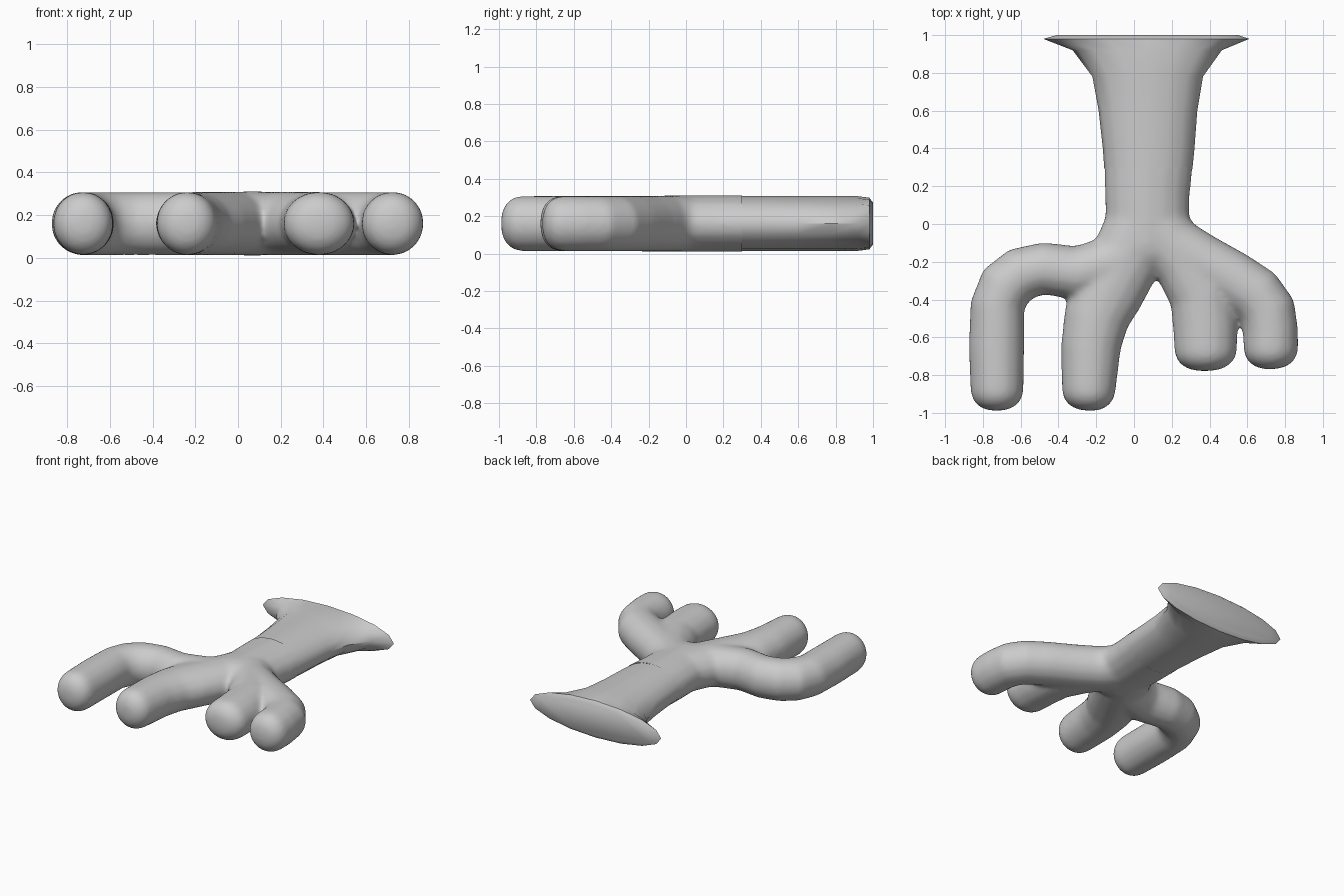
import bpy, bmesh, math
from mathutils import Vector

if "Cube" in bpy.data.objects:
    bpy.data.objects.remove(bpy.data.objects["Cube"])

ZC, N = 0.161, 16


def sweep(bm, rings):
    """Skin elliptical rings given as (centre, side direction, half width, half height)."""
    loops = []
    for c, side, w, h in rings:
        loops.append([bm.verts.new(c + side * (w * math.cos(t)) + Vector((0, 0, h * math.sin(t))))
                      for t in (2 * math.pi * i / N for i in range(N))])
    for a, b in zip(loops, loops[1:]):
        for i in range(N):
            j = (i + 1) % N
            bm.faces.new((a[i], a[j], b[j], b[i]))
    bm.faces.new(loops[0][::-1])
    bm.faces.new(loops[-1])


def limb(bm, pts, cap=0.11, h=0.15):
    """Tube through (x, y, half width) points with a rounded tip."""
    p = [Vector((x, y, ZC)) for x, y, _ in pts]
    rings = []
    for i, (x, y, w) in enumerate(pts):
        d = (p[min(i + 1, len(p) - 1)] - p[max(i - 1, 0)]).normalized()
        rings.append((p[i], Vector((d.y, -d.x, 0)), w, h))
    c, s, w, _ = rings[-1]
    for k in range(1, 6):
        a = math.radians(16 * k)
        f = math.cos(a) ** 0.8
        rings.append((c + d * cap * math.sin(a), s, w * f, h * f))
    sweep(bm, rings)


def finish(bm, name):
    bmesh.ops.recalc_face_normals(bm, faces=bm.faces)
    me = bpy.data.meshes.new(name)
    bm.to_mesh(me)
    bm.free()
    ob = bpy.data.objects.new(name, me)
    bpy.context.collection.objects.link(ob)
    return ob


# Branches, fused into one skin
bm = bmesh.new()
limb(bm, [(0.08, 0.5, 0.254), (0.077, 0.3, 0.236), (0.07, 0.15, 0.227), (0.07, 0.02, 0.223),
          (0.07, -0.1, 0.22)], 0.16, 0.153)
limb(bm, [(0.04, -0.1, 0.15), (-0.12, -0.21, 0.15), (-0.3, -0.26, 0.145), (-0.48, -0.235, 0.14),
          (-0.6, -0.265, 0.145), (-0.68, -0.33, 0.15), (-0.723, -0.43, 0.145),
          (-0.728, -0.65, 0.149), (-0.725, -0.88, 0.142)])
limb(bm, [(0.03, -0.02, 0.19), (-0.05, -0.2, 0.19), (-0.14, -0.36, 0.195), (-0.2, -0.5, 0.175),
          (-0.228, -0.65, 0.16), (-0.24, -0.88, 0.144)])
limb(bm, [(0.13, -0.03, 0.17), (0.27, -0.21, 0.17), (0.36, -0.38, 0.175), (0.377, -0.55, 0.172),
          (0.38, -0.67, 0.168)])
limb(bm, [(0.15, -0.07, 0.15), (0.35, -0.2, 0.155), (0.52, -0.295, 0.155), (0.645, -0.375, 0.155),
          (0.705, -0.46, 0.155), (0.722, -0.56, 0.148), (0.725, -0.66, 0.147)])
branches = finish(bm, "branches")
rem = branches.modifiers.new("fuse", 'REMESH')
rem.mode, rem.voxel_size = 'VOXEL', 0.012
smo = branches.modifiers.new("soften", 'SMOOTH')
smo.factor, smo.iterations = 0.5, 35
dg = bpy.context.evaluated_depsgraph_get()
fused = bmesh.new()
fused.from_mesh(branches.evaluated_get(dg).to_mesh())
branches.modifiers.clear()

# Trim the stub where the flared trunk takes over
bmesh.ops.bisect_plane(fused, geom=fused.verts[:] + fused.edges[:] + fused.faces[:],
                       plane_co=(0, 0.3, 0), plane_no=(0, 1, 0), clear_outer=True)
for f in fused.faces:
    f.smooth = True
fused.to_mesh(branches.data)
fused.free()

# Trunk with flared, pointed end plate
bm = bmesh.new()
trunk = [(0.29, -0.157, 0.309, 0.146), (0.4, -0.165, 0.32, 0.146), (0.6, -0.187, 0.335, 0.146),
         (0.78, -0.22, 0.365, 0.146), (0.92, -0.325, 0.465, 0.146), (0.98, -0.48, 0.61, 0.138),
         (1.0, -0.41, 0.55, 0.112)]
sweep(bm, [(Vector(((a + b) / 2, y, ZC)), Vector((1, 0, 0)), (b - a) / 2, h)
           for y, a, b, h in trunk])
ends = [f for f in bm.faces if len(f.verts) == N and f.calc_center_median().y < 0.5]
bmesh.ops.delete(bm, geom=ends, context='FACES_ONLY')
ob = finish(bm, "flared_trunk")
bpy.context.view_layer.objects.active = ob
ob.select_set(True)
bpy.ops.object.shade_smooth_by_angle(angle=math.radians(40))
